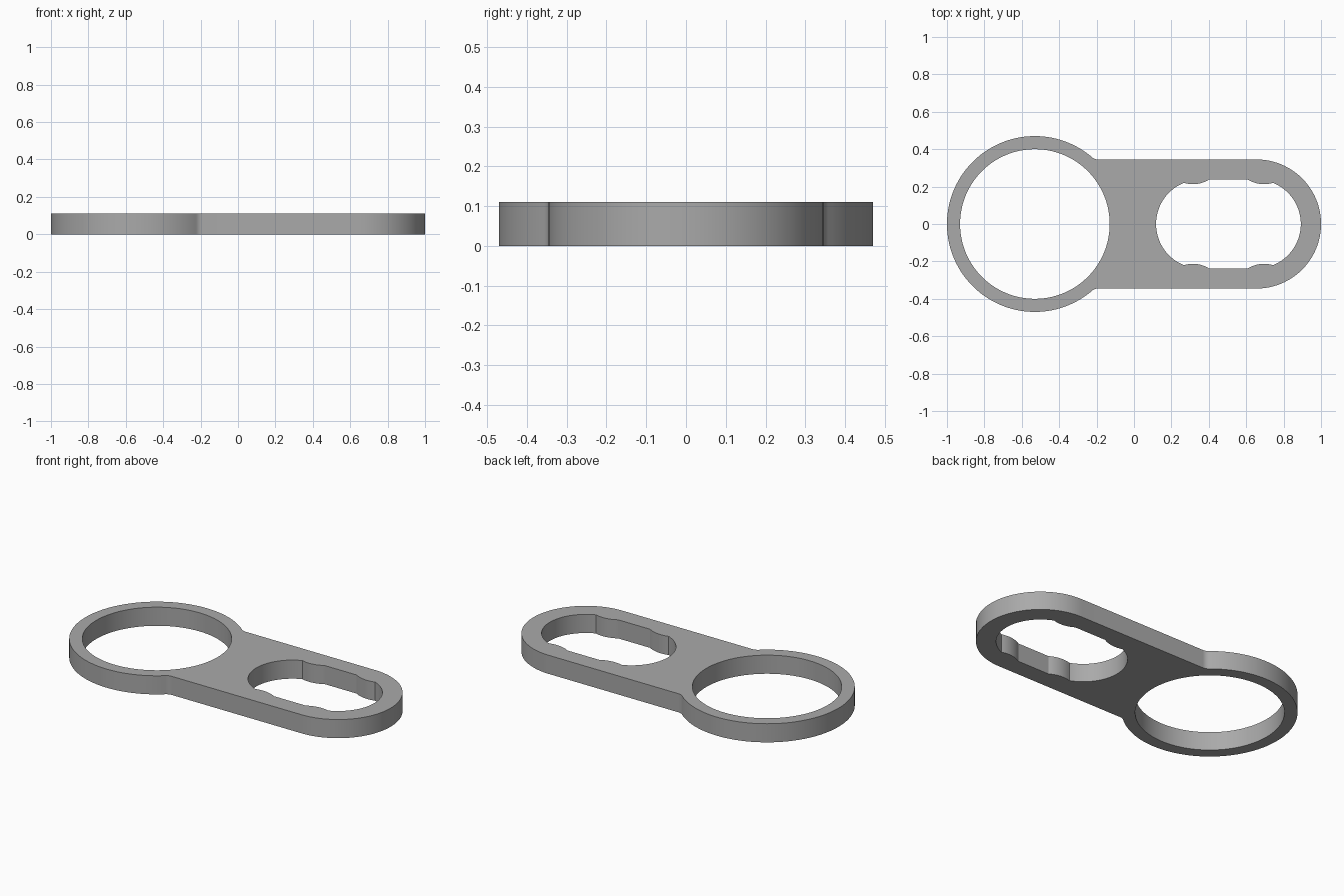
import bpy
import bmesh
from math import acos, asin, cos, sin, pi, radians, sqrt

cube = bpy.data.objects.get("Cube")
if cube:
    bpy.data.objects.remove(cube, do_unlink=True)

THICK = 0.11
RING_X, RING_R, RING_HOLE = -0.53, 0.47, 0.40
BAR_X, BAR_R, FILLET = 0.655, 0.345, 0.05
SLOT_X, SLOT_R = 0.355, 0.237
BUMP_X, BUMP_Y, BUMP_R = 0.315, 0.3765, 0.1635


def arc(cx, cy, r, start, end, steps):
    """Points along an arc, angles in radians."""
    angles = [start + (end - start) * i / steps for i in range(steps + 1)]
    return [(cx + r * cos(a), cy + r * sin(a)) for a in angles]


def close_mirrored(upper):
    """Closed loop from an upper half whose ends lie on the x axis."""
    return upper + [(x, -y) for x, y in reversed(upper[1:-1])]


# Outer outline: ring, small fillet, straight bar, rounded end
fillet_y = BAR_R + FILLET
reach = RING_R + FILLET
fillet_x = RING_X + sqrt(reach ** 2 - fillet_y ** 2)
tangent = asin(fillet_y / reach)
outline = close_mirrored(
    arc(RING_X, 0, RING_R, pi, tangent, 64)
    + arc(fillet_x, fillet_y, FILLET, tangent + pi, 1.5 * pi, 8)
    + arc(BAR_X, 0, BAR_R, pi / 2, 0, 32))

# Round hole
ring_hole = arc(RING_X, 0, RING_HOLE, 0, 2 * pi, 128)[:-1]

# Slot with four shallow bumps, mirrored end to end
quarter = (arc(SLOT_X, 0, SLOT_R, pi, radians(111.8), 24)
           + arc(BUMP_X, BUMP_Y, BUMP_R, radians(253.5), radians(301.5), 12))
middle = SLOT_X + BAR_X
slot = close_mirrored(quarter + [(middle - x, y) for x, y in reversed(quarter)])

# Filled profile given thickness
curve = bpy.data.curves.new("link_plate", "CURVE")
curve.dimensions = "2D"
curve.fill_mode = "BOTH"
curve.extrude = THICK / 2
for loop in (outline, ring_hole, slot):
    spline = curve.splines.new("POLY")
    spline.points.add(len(loop) - 1)
    for point, (x, y) in zip(spline.points, loop):
        point.co = (x, y, 0, 1)
    spline.use_cyclic_u = True

plate = bpy.data.objects.new("link_plate", curve)
bpy.context.collection.objects.link(plate)
plate.location.z = THICK / 2
bpy.ops.object.select_all(action="DESELECT")
plate.select_set(True)
bpy.context.view_layer.objects.active = plate
bpy.ops.object.convert(target="MESH")
plate = bpy.context.object

# Weld caps to walls
bm = bmesh.new()
bm.from_mesh(plate.data)
bmesh.ops.remove_doubles(bm, verts=bm.verts, dist=0.0001)
bmesh.ops.recalc_face_normals(bm, faces=bm.faces)
bm.to_mesh(plate.data)
bm.free()
bpy.ops.object.shade_smooth_by_angle(angle=radians(25))

# Plain grey
grey = bpy.data.materials.new("plain grey")
grey.use_nodes = True
colour = (0.4, 0.4, 0.4, 1)
grey.diffuse_color = colour
grey.node_tree.nodes["Principled BSDF"].inputs["Base Color"].default_value = colour
plate.data.materials.clear()
plate.data.materials.append(grey)
